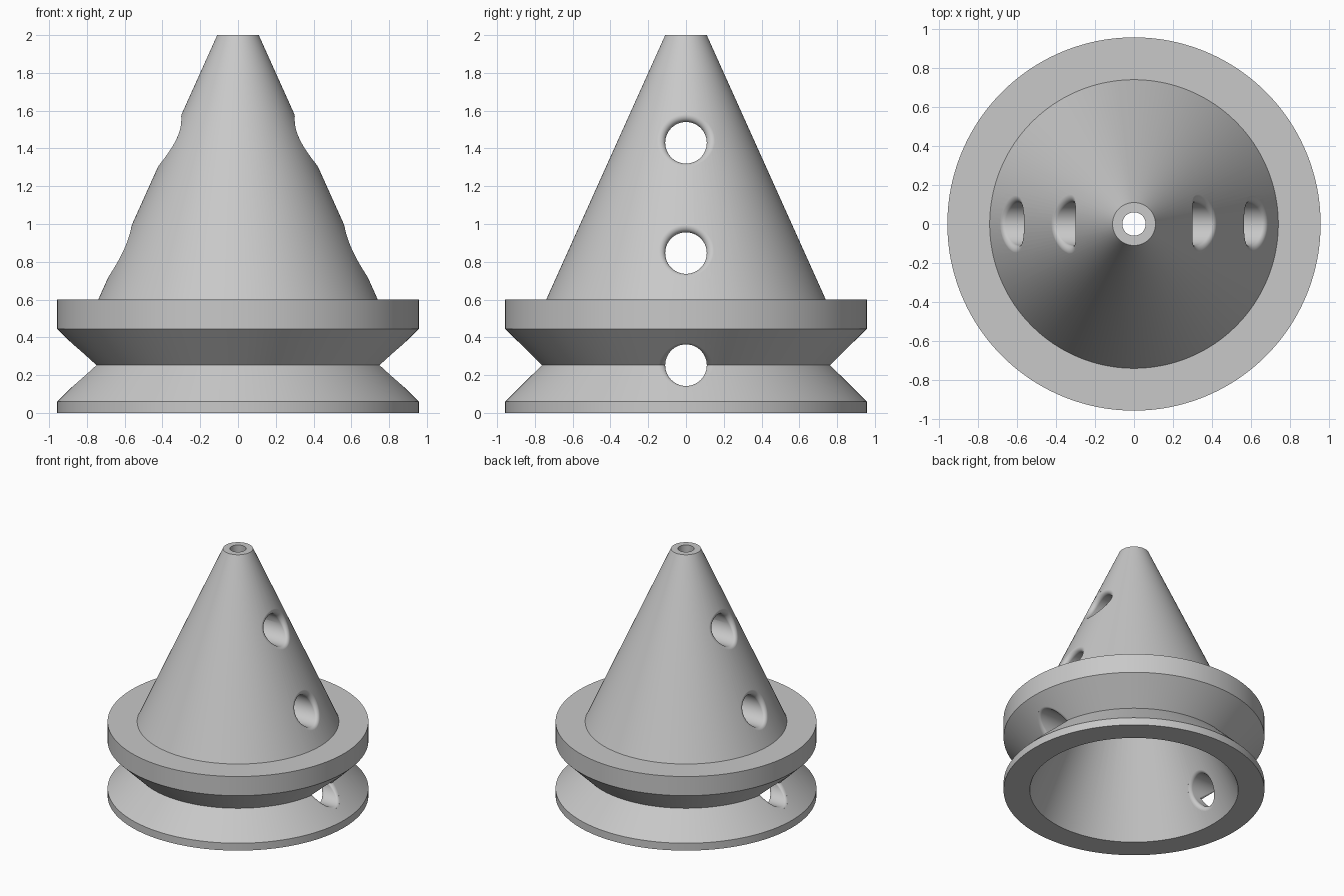
import bpy
import bmesh
from math import sin, cos, pi, sqrt, atan2, radians

if "Cube" in bpy.data.objects:
    bpy.data.objects.remove(bpy.data.objects["Cube"], do_unlink=True)

grey = bpy.data.materials.new("plain_grey")
grey.use_nodes = True
colour = (0.58, 0.58, 0.58, 1)
grey.diffuse_color = colour
grey.node_tree.nodes["Principled BSDF"].inputs["Base Color"].default_value = colour


def loft(name, rings, cyclic=False):
    """Skin a list of equal closed rings; cap the ends unless cyclic."""
    bm = bmesh.new()
    loops = [[bm.verts.new(p) for p in ring] for ring in rings]
    pairs = list(zip(loops, loops[1:]))
    if cyclic:
        pairs.append((loops[-1], loops[0]))
    else:
        bm.faces.new(loops[0])
        bm.faces.new(loops[-1])
    for a, b in pairs:
        for i in range(len(a)):
            j = (i + 1) % len(a)
            bm.faces.new((a[i], a[j], b[j], b[i]))
    bmesh.ops.recalc_face_normals(bm, faces=bm.faces)
    mesh = bpy.data.meshes.new(name)
    bm.to_mesh(mesh)
    bm.free()
    mesh.materials.append(grey)
    obj = bpy.data.objects.new(name, mesh)
    bpy.context.collection.objects.link(obj)
    return obj


def cone_radius(z):
    return 0.74 - 0.45 * (z - 0.6)


def groove_radius(z):
    return 0.763 + abs(z - GROOVE)


def cavity_radius(z):
    return 0.765 - 0.45 * z


# Cone on a grooved base, turned around z, with a conical cavity and a narrow bore
SEGMENTS, GROOVE, RIM, BORE = 160, 0.2525, 0.957, 0.06
profile = [(RIM, 0), (RIM, 0.06), (groove_radius(GROOVE), GROOVE), (RIM, 0.445), (RIM, 0.6),
           (cone_radius(0.6), 0.6), (cone_radius(2), 2),
           (BORE, 2), (BORE, (0.765 - BORE) / 0.45), (cavity_radius(0), 0)]
body = loft("hollow_cone",
            [[(r * cos(2 * pi * i / SEGMENTS), r * sin(2 * pi * i / SEGMENTS), z)
              for i in range(SEGMENTS)] for r, z in profile], cyclic=True)

# Round side holes with softened rims
HOLE, FILLET, STEPS, AROUND = 0.11, 0.03, 8, 64


def rim(radius, z0, angle, side):
    """Fillet arc from the hole wall to a turned surface, as (distance from axis, x)."""
    def surface(s):
        return side * sqrt(radius(z0 + s * cos(angle)) ** 2 - (s * sin(angle)) ** 2)
    s, e = HOLE + FILLET, 0.001
    for _ in range(6):
        slope = (surface(s + e) - surface(s - e)) / (2 * e)
        length = sqrt(1 + slope * slope)
        centre = surface(s) + slope * (HOLE + FILLET - s) - FILLET * length
        s = HOLE + FILLET - FILLET * slope / length
    end = atan2(1, -slope)
    points = []
    for k in range(STEPS + 1):
        a = pi + (end - pi) * k / STEPS
        points.append((HOLE + FILLET * (1 + cos(a)), side * (centre + FILLET * sin(a))))
    return points


def hole_cutter(z0, mirror, outside, soft_inside):
    columns = []
    for i in range(AROUND):
        angle = 2 * pi * i / AROUND
        path = rim(outside, z0, angle, 1)
        if soft_inside:
            path = rim(cavity_radius, z0, angle, -1)[::-1] + path
        path = [(path[0][0], -0.01)] + path + [(path[-1][0], 1.2)]
        columns.append([(mirror * x, s * sin(angle), z0 + s * cos(angle)) for s, x in path])
    return loft("hole_cutter", list(zip(*columns)))


bpy.context.view_layer.objects.active = body
for z0, outside, soft_inside in ((GROOVE, groove_radius, True),
                                 (0.846, cone_radius, True),
                                 (1.43, cone_radius, False)):
    for mirror in (1, -1):
        cutter = hole_cutter(z0, mirror, outside, soft_inside)
        cutter.hide_render = True
        cut = body.modifiers.new("side_hole", 'BOOLEAN')
        cut.operation = 'DIFFERENCE'
        cut.solver = 'EXACT'
        cut.object = cutter
        bpy.ops.object.modifier_apply(modifier=cut.name)
        bpy.data.objects.remove(cutter, do_unlink=True)

# Smooth shading with crisp turned edges
for obj in bpy.context.selected_objects:
    obj.select_set(False)
body.select_set(True)
bpy.ops.object.shade_smooth_by_angle(angle=radians(30))
weighted = body.modifiers.new("even_shading", 'WEIGHTED_NORMAL')
weighted.keep_sharp = True
